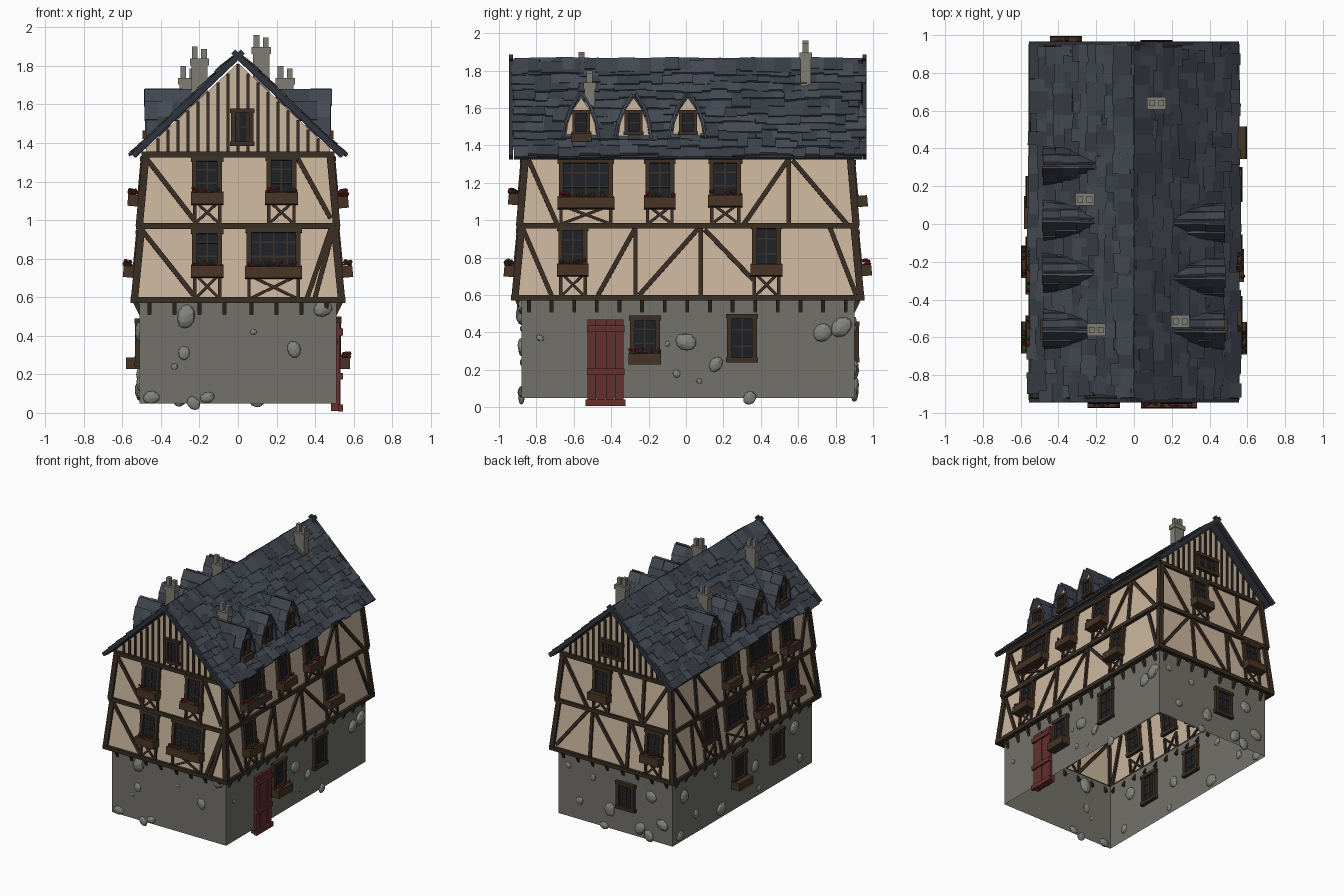
import bpy, bmesh, math, random
from mathutils import Vector, Matrix

if "Cube" in bpy.data.objects:
    bpy.data.objects.remove(bpy.data.objects["Cube"])
random.seed(7)
R = random.uniform
CY = 0.01   # centre of the house along y

# part name -> colour; each part collects its pieces in one bmesh
COLORS = {
    "stone_base": (.17, .165, .145), "wall_stones": (.23, .23, .21), "plaster_walls": (.60, .47, .34),
    "timber_frame": (.040, .026, .016), "window_frames": (.045, .028, .017), "window_glass": (.012, .015, .02),
    "flower_boxes": (.06, .034, .018), "red_flowers": (.20, .022, .018), "leaves": (.05, .07, .02),
    "door": (.13, .03, .025), "roof_deck": (.03, .035, .045), "shingles_dark": (.042, .049, .063),
    "shingles_mid": (.052, .061, .078), "shingles_light": (.064, .073, .092), "chimneys": (.21, .205, .175)}
BM = {k: bmesh.new() for k in COLORS}
SH = ["shingles_dark", "shingles_mid", "shingles_light"]

# wall tiers: z0, z1, half x bottom/top, half y bottom/top
TIERS = {"base": (.05, .58, .51, .51, .89, .89), "low": (.58, .97, .538, .50, .925, .888),
         "mid": (.97, 1.34, .512, .478, .90, .868), "gable": (1.34, 1.82, .478, .478, .868, .868),
         "dormer": (1.4, 1.7, .445, .445, .9, .9)}


def box(part, M, size, off=(0, 0, 0)):
    bmesh.ops.create_cube(BM[part], size=1, matrix=M @ Matrix.Translation(off) @ Matrix.Diagonal((*size, 1)))


def basis(x, y, z, pos):
    M = Matrix((x, y, z)).transposed().to_4x4()
    M.translation = pos
    return M


def strut(part, p0, p1, out, w, d):
    """Beam from p0 to p1, w wide, d deep along out."""
    p0, p1 = Vector(p0), Vector(p1)
    y = (p1 - p0).normalized()
    x = y.cross(Vector(out)).normalized()
    box(part, basis(x, y, x.cross(y), (p0 + p1) / 2), (w, (p1 - p0).length, d))


def on_wall(side, tier, u, z):
    """Local frame (along, up, out) on a wall; u is the world x or y."""
    z0, z1, a0, a1, b0, b1 = TIERS[tier]
    t = (z - z0) / (z1 - z0)
    s = 1 if side in "RB" else -1
    if side in "RL":
        d, lean, n, tan = a0 + (a1 - a0) * t, (a1 - a0) / (z1 - z0), Vector((s, 0, 0)), Vector((0, s, 0))
        pos = Vector((s * d, u, z))
    else:
        d, lean, n, tan = b0 + (b1 - b0) * t, (b1 - b0) / (z1 - z0), Vector((0, s, 0)), Vector((-s, 0, 0))
        pos = Vector((u, CY + s * d, z))
    up = (Vector((0, 0, 1)) + n * lean).normalized()
    return basis(tan, up, tan.cross(up), pos)


def beam(side, tier, u0, z0, u1, z1, w=.024, d=.03):
    a, b = on_wall(side, tier, u0, z0), on_wall(side, tier, u1, z1)
    strut("timber_frame", a.translation, b.translation, a.col[2].xyz, w, d)


def window(side, tier, u, z0, z1, w=.155, cols=2, rows=3, planter=True, flowers=True, brace=True):
    h = z1 - z0
    M = on_wall(side, tier, u, (z0 + z1) / 2)
    f = min(.026, w * .2)
    box("window_glass", M, (w - f, h - f, .016))
    for s in (-1, 1):
        box("window_frames", M, (f, h, .05), (s * (w - f) / 2, 0, 0))
        box("window_frames", M, (w + .012, f, .056), (0, s * (h - f) / 2, 0))
    for i in range(1, cols):
        box("window_frames", M, (.008, h - f, .026), (-w / 2 + w * i / cols, 0, 0))
    for i in range(1, rows):
        box("window_frames", M, (w - f, .008, .026), (0, -h / 2 + h * i / rows, 0))
    if planter:
        bh, bd = (.06, .072) if w > .12 else (.045, .05)
        box("flower_boxes", M, (w + .015, bh, bd), (0, -h / 2 - .012, bd / 2))
        if flowers:
            for i in range(int(w * 75)):
                p = Matrix.Translation((R(-w / 2, w / 2), -h / 2 + bh / 2 + R(-.012, .012), bd * R(.45, .95)))
                bmesh.ops.create_icosphere(BM["leaves" if i % 4 == 0 else "red_flowers"], subdivisions=1,
                                           radius=R(.008, .014), matrix=M @ p)
    if brace:   # cross-braced panel below
        zb, zt, k = TIERS[tier][0] + .01, z0 - .02, w / 2 - .012
        for s in (-1, 1):
            beam(side, tier, u + s * k, zb, u + s * k, zt, .018)
            beam(side, tier, u - s * k, zb, u + s * k, zt, .014, .024)


# wall shells, open above and below
for t, part in (("base", "stone_base"), ("low", "plaster_walls"), ("mid", "plaster_walls")):
    z0, z1, a0, a1, b0, b1 = TIERS[t]
    bm = BM[part]
    lo, hi = ([bm.verts.new((sx * a, CY + sy * b, z)) for sx, sy in ((-1, -1), (1, -1), (1, 1), (-1, 1))]
              for a, b, z in ((a0, b0, z0), (a1, b1, z1)))
    for i in range(4):
        j = (i + 1) % 4
        bm.faces.new((lo[i], lo[j], hi[j], hi[i]))

# gable ends with close studs
for side, s in (("F", -1), ("B", 1)):
    y = CY + s * .868
    bm = BM["plaster_walls"]
    f = bm.faces.new([bm.verts.new((x, y, z)) for x, z in
                      ((-.478, 1.34), (.478, 1.34), (.478, 1.37), (0, 1.815), (-.478, 1.37))])
    if s > 0:
        f.normal_flip()
    for i in range(-8, 9):
        x = i * .052
        beam(side, "gable", x, 1.34, x, 1.81 - .93 * abs(x), .015, .024)
    for k in (-1, 1):   # crossed bargeboards
        yb = CY + s * .945
        strut("roof_deck", (k * .545, yb, 1.335), (-k * .025, yb, 1.875), (0, 1, 0), .03, .022)

# corner posts and horizontal plates
for t in ("low", "mid"):
    z0, z1, a0, a1, b0, b1 = TIERS[t]
    for sx in (-1, 1):
        for sy in (-1, 1):
            strut("timber_frame", (sx * a0, CY + sy * b0, z0), (sx * a1, CY + sy * b1, z1), (0, 1, 0), .038, .038)
for z, a, b in ((.585, .54, .927), (.97, .51, .897), (1.34, .482, .872)):
    for s in (-1, 1):
        strut("timber_frame", (s * a, CY - b - .015, z), (s * a, CY + b + .015, z), (0, 0, 1), .036, .03)
        strut("timber_frame", (-a - .015, CY + s * b, z), (a + .015, CY + s * b, z), (0, 0, 1), .036, .03)

# diagonal and upright timbers: tier, u0, z0, u1, z1
BEAMS = {
    "R": [("low", -.87, .95, -.72, .6), ("low", -.47, .6, -.27, .96), ("low", -.27, .6, -.27, .96),
          ("low", -.25, .6, .07, .96), ("low", .08, .6, .08, .96), ("low", .10, .95, .36, .68),
          ("low", .77, .96, .91, .6), ("mid", -.84, 1.32, -.69, .98), ("mid", .31, .98, .55, 1.33),
          ("mid", .55, .98, .55, 1.33), ("mid", .57, 1.32, .86, .98)],
    "L": [("low", .88, .95, .70, .6), ("low", .66, .6, .66, .96), ("low", .62, .95, .5, .68),
          ("low", .32, .6, .36, .96), ("low", -.42, .6, -.42, .96), ("low", -.74, .95, -.88, .6),
          ("mid", .85, 1.32, .62, .98), ("mid", .59, .98, .59, 1.33), ("mid", .57, 1.32, .32, .98),
          ("mid", .04, .98, .04, 1.33), ("mid", -.72, .98, -.84, 1.32)],
    "F": [("low", -.5, .95, -.23, .61), ("low", .36, .6, .48, .95), ("low", .40, .6, .495, .95),
          ("mid", -.475, 1.32, -.22, .99), ("mid", .31, 1.32, .48, 1.01)],
    "B": [("low", .5, .62, .24, .95), ("low", .2, .6, .2, .96), ("low", .18, .95, -.1, .6),
          ("low", -.13, .6, -.13, .96), ("low", -.15, .95, -.27, .72), ("mid", .47, 1.32, .24, .98),
          ("mid", -.03, 1.32, -.25, .98), ("mid", -.25, .98, -.25, 1.33), ("mid", -.27, 1.0, -.46, 1.32)]}
for side, rows in BEAMS.items():
    for t, *p in rows:
        beam(side, t, *p)

# windows
window("F", "low", -.16, .74, .955)
window("F", "low", .185, .735, .96, .28, 4)
window("F", "mid", -.16, 1.12, 1.33)
window("F", "mid", .225, 1.12, 1.335)
window("F", "gable", .022, 1.385, 1.58, .115, 1, 2, planter=False, brace=False)
window("R", "base", -.22, .27, .49, .16, brace=False)
window("R", "base", .30, .24, .50, .16, planter=False, brace=False)
window("R", "low", -.605, .74, .97)
window("R", "low", .43, .74, .98, flowers=False)
window("R", "mid", -.535, 1.10, 1.33, .29, 4)
window("R", "mid", -.14, 1.10, 1.33)
window("R", "mid", .21, 1.11, 1.33, .17)
window("B", "base", -.10, .24, .46, .16, planter=False, brace=False)
window("B", "low", -.36, .74, .95)
window("B", "mid", .12, 1.11, 1.32, flowers=False)
window("B", "gable", .04, 1.42, 1.56, .2, 3, 2, planter=False, brace=False)
window("L", "base", .06, .27, .49, .16, flowers=False, brace=False)
window("L", "base", -.42, .24, .49, .16, planter=False, brace=False)
window("L", "low", .46, .72, .95, planter=False)
window("L", "low", .12, .735, .95, .26, 4, planter=False)
window("L", "low", -.20, .74, .95)
window("L", "low", -.60, .74, .95)
window("L", "mid", .17, 1.11, 1.33, flowers=False)
window("L", "mid", -.22, 1.11, 1.33, .29, 4)
window("L", "mid", -.57, 1.11, 1.33)

# brackets under the overhang
for side, us in (("F", [-.46, -.33, -.2, -.07, .07, .2, .33, .46]), ("B", [-.46, -.33, -.2, -.07, .07, .2, .33, .46]),
                 ("R", [-.84 + i * .121 for i in range(15)]), ("L", [-.84 + i * .121 for i in range(15)])):
    for u in us:
        M = on_wall(side, "base", u, .55)
        box("timber_frame", M @ Matrix.Rotation(.45, 4, "X"), (.02, .075, .026), (0, 0, .008))

# plank door with ledges
M = on_wall("R", "base", -.43, .24)
for i in range(4):
    box("door", M, (.046, .46, .045), (-.073 + i * .0487, 0, -.004 + .004 * (i % 2)))
for z, w in ((.18, .2), (-.05, .2), (-.215, .215)):
    box("door", M, (w, .035, .024), (0, z, .022))

# boulders set in the base: u, z, radius
ROCKS = {"R": [(-.78, .37, .02), (0, .35, .052), (.16, .23, .04), (-.05, .18, .02), (.07, .14, .015), (.73, .40, .048),
               (.83, .43, .058), (.34, .05, .035), (-.1, .34, .015)],
         "F": [(-.27, .5, .058), (.08, .42, .016), (-.28, .31, .032), (-.33, .24, .016), (.29, .33, .04),
               (.44, .54, .045), (-.45, .08, .04), (-.23, .05, .035), (-.16, .08, .035)],
         "B": [(.42, .46, .025), (.05, .2, .05), (-.32, .4, .045), (-.22, .12, .05), (.32, .2, .03), (-.42, .2, .05),
               (-.3, .08, .045), (.2, .42, .025), (.1, .06, .035)],
         "L": [(.75, .4, .05), (.6, .2, .035), (.35, .42, .03), (.28, .12, .05), (-.15, .3, .045), (-.2, .1, .025),
               (-.65, .42, .05), (-.72, .15, .035), (.8, .1, .04)]}
for side, rocks in ROCKS.items():
    for u, z, r in rocks:
        M = on_wall(side, "base", u, z) @ Matrix.Rotation(R(0, 6), 4, "Z") @ Matrix.Diagonal((r * R(.8, 1), r * 1.1, r * .5, 1))
        vs = bmesh.ops.create_icosphere(BM["wall_stones"], subdivisions=2, radius=1, matrix=M)["verts"]
        for v in vs:
            v.co += Vector((R(-1, 1), R(-1, 1), R(-1, 1))) * r * .04

# main roof: deck and rows of irregular shingles
EX, EZ, RZ = .54, 1.335, 1.85
SL = math.hypot(EX, RZ - EZ)
for s in (-1, 1):
    tan, v = Vector((0, s, 0)), Vector((-s * EX, 0, RZ - EZ)).normalized()
    M = basis(tan, v, tan.cross(v), Vector((s * EX, CY, EZ)))
    box("roof_deck", M, (1.86, SL, .014), (0, SL / 2, -.008))
    for row in range(12):
        y = -.945 + R(0, .02)
        while y < .90:
            w = min(R(.05, .12), .95 - y)
            ln = R(.09, .13)
            c = min(row * .062 + ln / 2 + R(-.018, .012), SL + .012 - ln / 2)
            T = Matrix.Translation((y + w / 2, c, .009 + R(0, .008)))
            box(random.choice(SH), M @ T @ Matrix.Rotation(-.10, 4, "X") @ Matrix.Rotation(R(-.05, .05), 4, "Z"),
                (w * 1.02, ln, R(.01, .018)))
            y += w

# dormers with pointed shingled hoods
ARCH = [(0, 1.665), (.042, 1.605), (.072, 1.53), (.084, 1.45)]
for s, ys in ((1, (-.56, -.28, .01)), (-1, (-.56, -.26, .02, .31))):
    for n, y in enumerate(ys):
        bm = BM["plaster_walls"]
        pts = [(-a, z) for a, z in ARCH[:0:-1]] + ARCH
        f = bm.faces.new([bm.verts.new((s * .445, y + a, z - .01)) for a, z in pts])
        window("R" if s > 0 else "L", "dormer", y, 1.455, 1.59, .095, 1, 2, planter=n == 0, flowers=False, brace=False)
        for k in (-1, 1):
            for (a0, h0), (a1, h1) in zip(ARCH, ARCH[1:]):
                out = Vector((0, k * (h0 - h1), a1 - a0)).normalized()
                xin = (RZ - (h0 + h1) / 2) / .953 - .02
                parts = 3 if xin < .32 else 2
                step = (.475 - xin) / parts
                for i in range(parts):
                    x = xin + (i + .5) * step
                    o = out * (.006 + R(0, .008))
                    strut(random.choice(SH), Vector((s * x, y + k * a0, h0 + .006)) + o,
                          Vector((s * x, y + k * (a1 + .004), h1 - .015)) + o, out, step * R(1.05, 1.3), R(.01, .016))

# chimneys with cap and two pots
for x, y, top in ((.12, .64, 1.96), (-.26, .13, 1.80), (-.20, -.56, 1.90), (.245, -.515, 1.80)):
    zb = RZ - .953 * abs(x) - .08
    I = Matrix.Translation((x, y, 0))
    box("chimneys", I, (.085, .055, top - .08 - zb), (0, 0, (top - .08 + zb) / 2))
    box("chimneys", I, (.10, .066, .035), (0, 0, top - .08))
    for k in (-1, 1):
        box("chimneys", I, (.03, .032, .08), (k * .024, 0, top - .04 - .006 * (k + 1)))

# make the objects
for name, bm in BM.items():
    me = bpy.data.meshes.new(name)
    bm.to_mesh(me)
    bm.free()
    mat = bpy.data.materials.new(name)
    mat.diffuse_color = (*COLORS[name], 1)
    mat.use_nodes = True
    mat.node_tree.nodes["Principled BSDF"].inputs["Base Color"].default_value = mat.diffuse_color
    me.materials.append(mat)
    bpy.context.collection.objects.link(bpy.data.objects.new(name, me))
